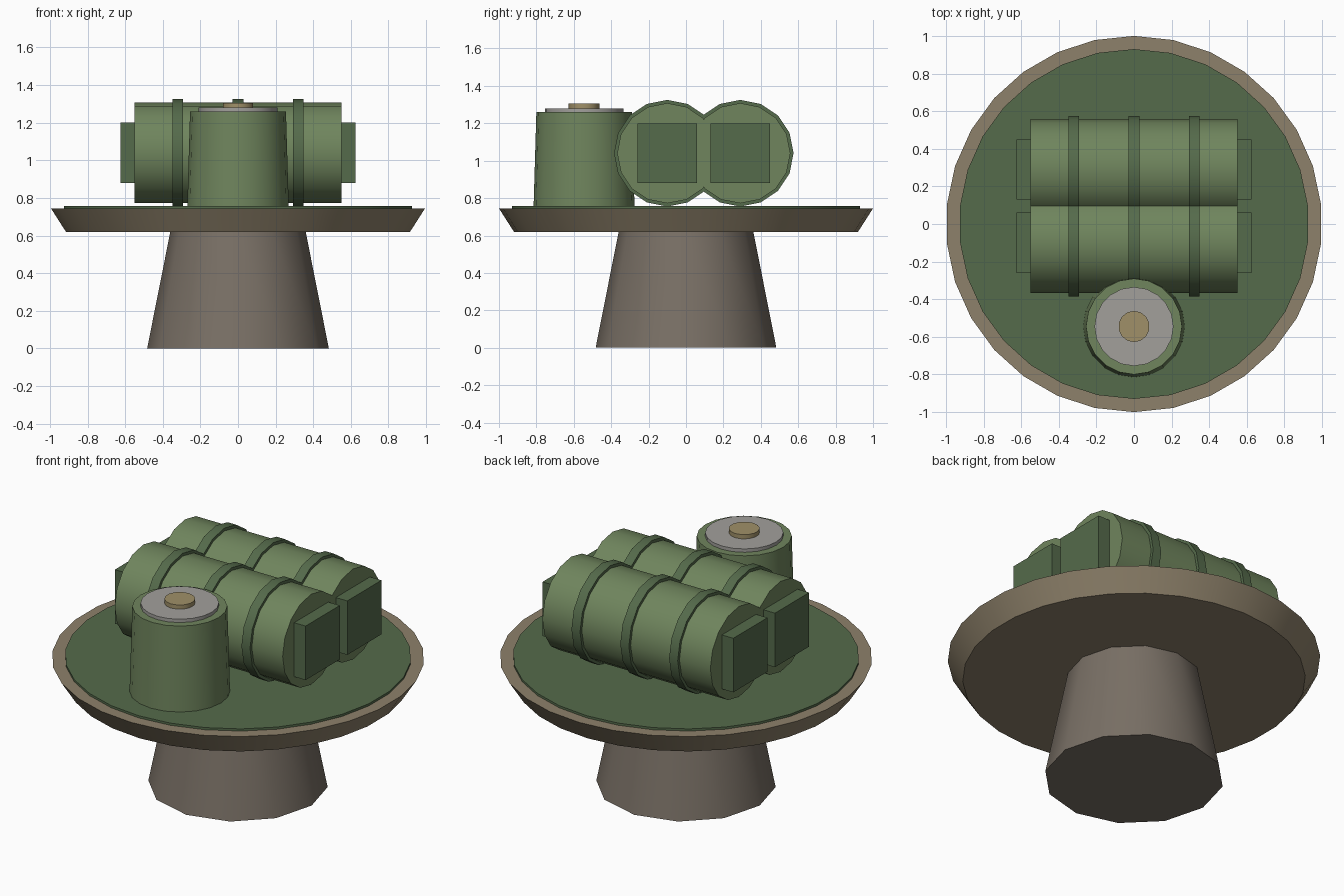
import bpy
from math import radians

if "Cube" in bpy.data.objects:
    bpy.data.objects.remove(bpy.data.objects["Cube"])


def mat(name, r, g, b):
    m = bpy.data.materials.new(name)
    m.diffuse_color = (r, g, b, 1)
    m.use_nodes = True
    m.node_tree.nodes["Principled BSDF"].inputs["Base Color"].default_value = m.diffuse_color
    return m


GREEN = mat("green", 0.16, 0.235, 0.11)
DARK = mat("dark_green", 0.09, 0.145, 0.07)
BROWN = mat("brown", 0.27, 0.22, 0.145)
STONE = mat("stone", 0.19, 0.16, 0.13)
GREY = mat("grey", 0.36, 0.35, 0.33)
BRASS = mat("brass", 0.35, 0.28, 0.14)


def finish(name, material):
    ob = bpy.context.object
    ob.name = name
    ob.data.materials.append(material)
    return ob


def upright(name, sides, r0, r1, z0, z1, material, y=0):
    """Vertical tapered cylinder from z0 to z1."""
    bpy.ops.mesh.primitive_cone_add(vertices=sides, radius1=r0, radius2=r1,
                                    depth=z1 - z0, location=(0, y, (z0 + z1) / 2))
    bpy.ops.object.shade_smooth_by_angle(angle=radians(40))
    return finish(name, material)


def lying(name, r, length, x, y, material):
    """Cylinder lying along x."""
    bpy.ops.mesh.primitive_cylinder_add(vertices=16, radius=r, depth=length,
                                        location=(x, y, 1.04),
                                        rotation=(0, radians(90), 0))
    bpy.ops.object.shade_smooth_by_angle(angle=radians(40))
    return finish(name, material)


# Pedestal and round platform
upright("pedestal", 12, 0.483, 0.36, 0, 0.62, STONE)
upright("platform", 30, 0.92, 1.0, 0.62, 0.745, BROWN)
upright("platform_floor", 30, 0.93, 0.93, 0.74, 0.758, DARK)

# Two lying tanks with bands and square end blocks
for label, y in (("front", -0.10), ("back", 0.29)):
    lying(f"{label}_tank", 0.268, 1.1, 0, y, GREEN)
    for i, x in enumerate((-0.32, 0, 0.32)):
        lying(f"{label}_tank_band_{i + 1}", 0.285, 0.056, x, y, DARK)
    for side, s in (("left", -1), ("right", 1)):
        bpy.ops.mesh.primitive_cube_add(size=1, location=(s * 0.565, y, 1.04))
        block = finish(f"{label}_tank_{side}_end_block", DARK)
        block.scale = (0.12, 0.32, 0.32)

# Upright canister with lid and cap
upright("canister", 20, 0.27, 0.255, 0.75, 1.26, GREEN, -0.545)
upright("canister_lid", 20, 0.21, 0.21, 1.255, 1.28, GREY, -0.545)
upright("canister_cap", 14, 0.083, 0.083, 1.275, 1.305, BRASS, -0.545)
